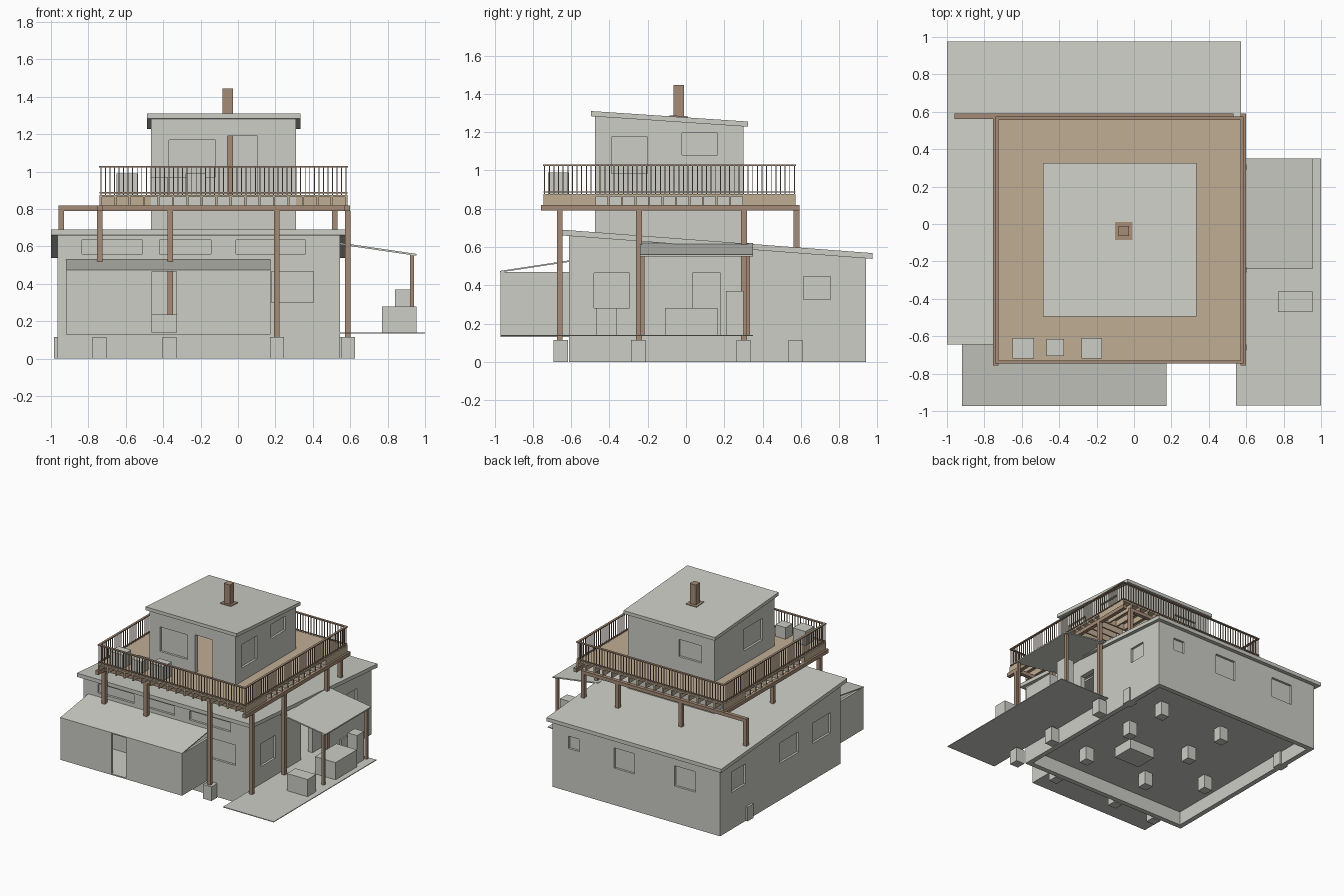
import bpy, bmesh

if "Cube" in bpy.data.objects:
    bpy.data.objects.remove(bpy.data.objects["Cube"])


def material(name, rgb):
    m = bpy.data.materials.new(name)
    m.diffuse_color = (*rgb, 1)
    m.use_nodes = True
    m.node_tree.nodes["Principled BSDF"].inputs["Base Color"].default_value = m.diffuse_color
    return m


GREY = material("pale_grey", (0.60, 0.61, 0.555))
BROWN = material("brown_wood", (0.38, 0.265, 0.185))
TAN = material("tan_planks", (0.53, 0.42, 0.30))


def finish(name, bm, mat):
    bmesh.ops.recalc_face_normals(bm, faces=bm.faces)
    me = bpy.data.meshes.new(name)
    bm.to_mesh(me)
    bm.free()
    ob = bpy.data.objects.new(name, me)
    bpy.context.collection.objects.link(ob)
    me.materials.append(mat)
    return ob


def boxes(name, items, mat):
    """One object from boxes given as x0, x1, y0, y1, z0, z1."""
    bm = bmesh.new()
    for x0, x1, y0, y1, z0, z1 in items:
        vs = bmesh.ops.create_cube(bm, size=1)["verts"]
        for v in vs:
            v.co.x = x1 if v.co.x > 0 else x0
            v.co.y = y1 if v.co.y > 0 else y0
            v.co.z = z1 if v.co.z > 0 else z0
    return finish(name, bm, mat)


def prism(name, profile, a, b, mat, axis="x"):
    """Extrude a (side, height) profile along x or y from a to b."""
    bm = bmesh.new()
    put = (lambda p, t: (t, p[0], p[1])) if axis == "x" else (lambda p, t: (p[0], t, p[1]))
    f = bm.faces.new([bm.verts.new(put(p, a)) for p in profile])
    ext = bmesh.ops.extrude_face_region(bm, geom=[f])["geom"]
    d = (b - a, 0, 0) if axis == "x" else (0, b - a, 0)
    bmesh.ops.translate(bm, vec=d, verts=[g for g in ext if isinstance(g, bmesh.types.BMVert)])
    return finish(name, bm, mat)


def carve(ob, items):
    """Cut each box out of an object."""
    for it in items:
        c = boxes("cutter", [it], GREY)
        c.hide_render = True
        md = ob.modifiers.new("cut", "BOOLEAN")
        md.operation, md.solver, md.object = "DIFFERENCE", "EXACT", c
        bpy.context.view_layer.objects.active = ob
        bpy.ops.object.modifier_apply(modifier=md.name)
        bpy.data.objects.remove(c)


def recess(side, at, lo, hi, z0, z1, d=0.018):
    """Window cutter on a wall facing +/-x or +/-y."""
    if side[1] == "x":
        return (at - d, at + d, lo, hi, z0, z1)
    return (lo, hi, at - d, at + d, z0, z1)


def slab(y0, z0, y1, z1, t):
    return [(y0, z0 - t), (y1, z1 - t), (y1, z1), (y0, z0)]


# Lower storey: hollow walls with crawl space below the floor
X0, X1, Y0, Y1 = -0.965, 0.545, -0.61, 0.94
lower = prism("lower_walls", [(Y0, 0), (Y1, 0), (Y1, 0.555), (Y0, 0.67)], X0, X1, GREY)
T = 0.04
carve(lower, [
    (X0 + T, X1 - T, Y0 + T, Y1 - T, -0.1, 0.11),
    (X0 + T, X1 - T, Y0 + T, Y1 - T, 0.14, 0.9),
    recess("-y", Y0, -0.835, -0.51, 0.56, 0.635),
    recess("-y", Y0, -0.42, -0.145, 0.56, 0.635),
    recess("-y", Y0, -0.01, 0.36, 0.56, 0.635),
    recess("-y", Y0, 0.18, 0.405, 0.30, 0.465),
    recess("+x", X1, -0.48, -0.295, 0.28, 0.465),
    recess("+x", X1, 0.615, 0.755, 0.325, 0.445),
    recess("+x", X1, 0.035, 0.18, 0.14, 0.465, 0.06),
    recess("+y", Y1, 0.30, 0.40, 0.35, 0.45),
    recess("+y", Y1, -0.195, -0.01, 0.30, 0.465),
    recess("+y", Y1, -0.745, -0.555, 0.30, 0.465),
    recess("-x", X0, 0.61, 0.79, 0.30, 0.465),
    recess("-x", X0, -0.07, 0.17, 0.30, 0.465),
    recess("-x", X0, -0.48, -0.25, 0.30, 0.465),
])
prism("lower_roof", slab(-0.645, 0.69, 0.975, 0.568, 0.03), -1.0, 0.573, GREY)

# Upper storey
UX0, UX1, UY0, UY1 = -0.465, 0.31, -0.475, 0.30
upper = prism("upper_walls", [(UY0, 0.61), (UY1, 0.61), (UY1, 1.24), (UY0, 1.295)], UX0, UX1, GREY)
carve(upper, [
    (UX0 + T, UX1 - T, UY0 + T, UY1 - T, 0.87, 1.5),
    recess("-y", UY0, -0.37, -0.12, 0.97, 1.17),
    recess("-y", UY0, -0.055, 0.105, 0.87, 1.19, 0.06),
    recess("+x", UX1, -0.39, -0.20, 0.985, 1.175),
    recess("+x", UX1, -0.02, 0.165, 1.08, 1.195),
    recess("-x", UX0, -0.32, -0.08, 0.985, 1.16),
    recess("+y", UY1, -0.35, -0.145, 1.0, 1.14),
])
prism("upper_roof", slab(-0.495, 1.31, 0.325, 1.255, 0.027), -0.487, 0.335, GREY)

# Chimney with a hollow top and a collar on the roof
chimney = boxes("chimney", [(-0.082, -0.027, -0.065, -0.01, 0.87, 1.445)], BROWN)
prism("chimney_collar", slab(-0.085, 1.288, 0.01, 1.282, 0.012), -0.102, -0.007, BROWN)

# Front lean-to: floor, walls with a doorway, thin sloping roof
LX0, LX1, LY = -0.92, 0.175, -0.97
boxes("lean_to_walls", [
    (LX0, LX1, LY, Y0, 0.13, 0.14),
    (LX0, -0.46, LY, LY + 0.02, 0.14, 0.47), (-0.33, LX1, LY, LY + 0.02, 0.14, 0.47),
    (LX0, LX0 + 0.02, LY + 0.02, Y0, 0.14, 0.47), (LX1 - 0.02, LX1, LY + 0.02, Y0, 0.14, 0.47),
], GREY)
prism("lean_to_roof", slab(LY - 0.002, 0.475, Y0, 0.53, 0.008), LX0, LX1, GREY)
boxes("lean_to_step", [(-0.47, -0.32, -0.72, Y0, 0.14, 0.235)], GREY)

# Side terrace, canopy and its contents
boxes("terrace", [(X1, 1.0, -0.97, 0.35, 0.134, 0.14)], GREY)
prism("canopy_roof", slab(X1, 0.62, 0.955, 0.56, 0.01), -0.24, 0.35, GREY, "y")
boxes("canopy_posts", [(0.92, 0.94, y, y + 0.02, 0.14, 0.555) for y in (-0.237, 0.315)], BROWN)
boxes("terrace_crates", [
    (0.77, 0.955, -0.47, -0.36, 0.14, 0.28),
    (0.77, 0.955, -0.11, 0.165, 0.14, 0.28),
    (0.84, 0.925, 0.21, 0.30, 0.14, 0.37),
], GREY)

# Foundation piers and hearth footing
P = 0.0375
pier_spots = [(x, -0.655) for x in (-0.74, -0.365, 0.208, 0.587)]
pier_spots += [(0.587, -0.25), (0.587, 0.30)]
pier_spots += [(x, 0.572) for x in (-0.945, -0.365, 0.208, 0.52)]
pier_spots += [(-0.74, -0.06), (-0.365, -0.30), (0.208, -0.30), (-0.365, 0.2), (0.208, 0.2)]
boxes("foundation_piers", [(x - P, x + P, y - P, y + P, 0, 0.115) for x, y in pier_spots], GREY)
boxes("hearth_footing", [(-0.17, 0.06, -0.15, 0.03, 0.03, 0.115)], GREY)

# Deck posts: each runs from its support up to the beams
W = 0.015
posts = [(-0.74, -0.66, 0.14), (-0.362, -0.66, 0.23), (0.208, -0.66, 0.115), (0.587, -0.66, 0.115),
         (0.587, -0.245, 0.115), (0.587, 0.303, 0.115), (-0.74, -0.06, 0.62)]
posts += [(x, 0.577, 0.575) for x in (-0.945, -0.362, 0.208, 0.518)]
boxes("deck_posts", [(x - W, x + W, y - W, y + W, z, 0.79) for x, y, z in posts], BROWN)

# Deck beams
DX0, DX1, DY0, DY1 = -0.74, 0.585, -0.745, 0.573
boxes("deck_beams", [
    (-0.755, 0.60, -0.675, -0.645, 0.79, 0.818),
    (-0.96, 0.532, 0.562, 0.592, 0.79, 0.818),
    (0.57, 0.60, -0.757, 0.592, 0.79, 0.82),
    (-0.755, -0.725, -0.757, 0.592, 0.79, 0.82),
], BROWN)

# Deck joists: front and back run lengthways, sides run across
H = 0.006
joists = []
for i in range(18):
    x = DX0 + H + i * (DX1 - DX0 - 2 * H) / 17
    joists += [(x - H, x + H, DY0, UY0, 0.818, 0.866), (x - H, x + H, UY1, DY1, 0.818, 0.866)]
for i in range(12):
    y = UY0 + i * (UY1 - UY0) / 11
    joists += [(DX0, UX0, y - H, y + H, 0.818, 0.866), (UX1, DX1, y - H, y + H, 0.818, 0.866)]
boxes("deck_joists", joists, TAN)
boxes("deck_planks", [(DX0, DX1, DY0, DY1, 0.864, 0.876)], TAN)

# Railing: top and bottom rails with thin balusters
rails, bars = [], []
for z0, z1, r in ((1.022, 1.03, 0.009), (0.884, 0.89, 0.005)):
    for y in (DY0 + 0.007, DY1 - 0.007):
        rails.append((DX0, DX1, y - r, y + r, z0, z1))
    for x in (DX0 + 0.007, DX1 - 0.007):
        rails.append((x - r, x + r, DY0, DY1, z0, z1))
N, B = 54, 0.0025
for i in range(N + 1):
    x = DX0 + 0.007 + i * (DX1 - DX0 - 0.014) / N
    y = DY0 + 0.007 + i * (DY1 - DY0 - 0.014) / N
    bars += [(x - B, x + B, s - B, s + B, 0.876, 1.025) for s in (DY0 + 0.007, DY1 - 0.007)]
    if 0 < i < N:
        bars += [(s - B, s + B, y - B, y + B, 0.876, 1.025) for s in (DX0 + 0.007, DX1 - 0.007)]
boxes("railing_rails", rails, BROWN)
boxes("railing_balusters", bars, BROWN)

# Deck furniture
boxes("deck_seats", [(-0.65, -0.535, -0.72, -0.61, 0.876, 0.99),
                     (-0.28, -0.17, -0.72, -0.61, 0.876, 0.99)], GREY)
boxes("deck_table", [(-0.467, -0.373, -0.705, -0.615, 0.876, 0.97)], GREY)
